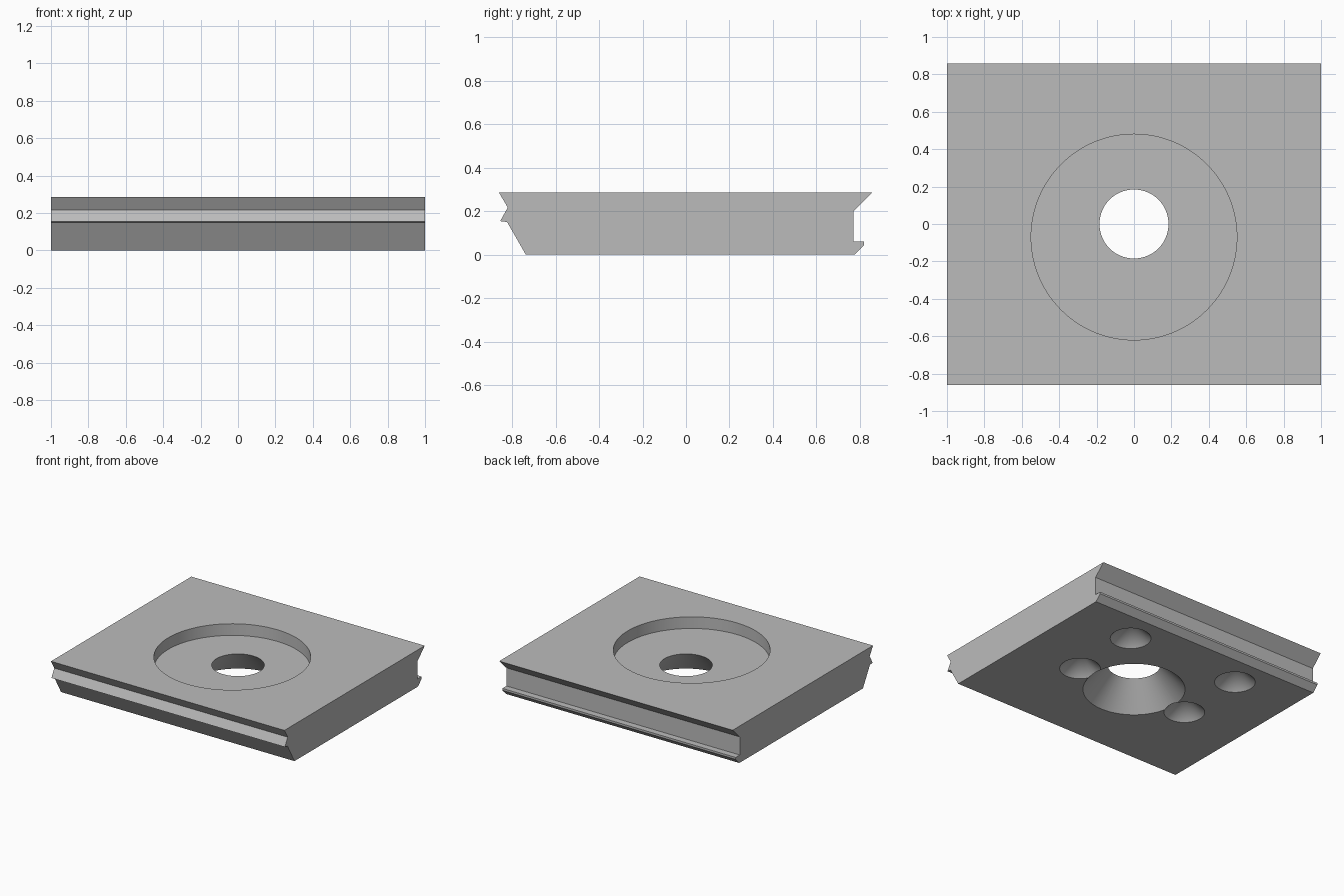
import bpy
import bmesh
import math
from mathutils import Matrix

cube = bpy.data.objects.get("Cube")
if cube:
    bpy.data.objects.remove(cube, do_unlink=True)

grey = bpy.data.materials.new("plain grey")
grey.use_nodes = True
COLOUR = (0.5, 0.5, 0.5, 1)
grey.diffuse_color = COLOUR
grey.node_tree.nodes["Principled BSDF"].inputs["Base Color"].default_value = COLOUR


def add_object(name, bm):
    bmesh.ops.recalc_face_normals(bm, faces=bm.faces)
    mesh = bpy.data.meshes.new(name)
    bm.to_mesh(mesh)
    bm.free()
    mesh.materials.append(grey)
    obj = bpy.data.objects.new(name, mesh)
    bpy.context.collection.objects.link(obj)
    return obj


def slope_cutter(name, x, y, z0, z1, r0, r1, sides=96):
    """Cone or cylinder standing between two heights."""
    bm = bmesh.new()
    bmesh.ops.create_cone(bm, cap_ends=True, segments=sides, radius1=r0, radius2=r1,
                          depth=z1 - z0, matrix=Matrix.Translation((x, y, (z0 + z1) / 2)))
    return add_object(name, bm)


# Plate: side profile (y, z) extruded along x, with a tongue in front and a groove behind
profile = [(-0.86, 0.285), (-0.82, 0.217), (-0.855, 0.154), (-0.823, 0.15), (-0.737, 0),
           (0.775, 0), (0.82, 0.045), (0.82, 0.06), (0.77, 0.06), (0.77, 0.2), (0.857, 0.285)]
bm = bmesh.new()
side = bm.faces.new([bm.verts.new((-1, y, z)) for y, z in profile])
ext = bmesh.ops.extrude_face_region(bm, geom=[side], use_keep_orig=True)
bmesh.ops.translate(bm, vec=(2, 0, 0),
                    verts=[g for g in ext["geom"] if isinstance(g, bmesh.types.BMVert)])
plate = add_object("plate", bm)

# Round recess on top, flared centre hole, and four conical sockets underneath
FLOOR, SLOPE = 0.195, 0.9
cutters = [
    slope_cutter("recess_cutter", 0, -0.07, FLOOR, 0.4, 0.55, 0.55, 128),
    slope_cutter("centre_hole_cutter", 0, 0, -0.02, FLOOR + 0.02,
                 0.36 + 0.02 * SLOPE, 0.36 - (FLOOR + 0.02) * SLOPE),
]
for sx in (-1, 1):
    for y in (-0.02, 0.535):
        cutters.append(slope_cutter("socket_cutter", sx * 0.48, y, -0.02, 0.144, 0.164, 0, 64))

for cutter in cutters:
    mod = plate.modifiers.new(cutter.name, "BOOLEAN")
    mod.operation = "DIFFERENCE"
    mod.solver = "EXACT"
    mod.object = cutter

# Bake the cuts, then drop the cutters
bpy.context.view_layer.objects.active = plate
plate.select_set(True)
for mod in list(plate.modifiers):
    bpy.ops.object.modifier_apply(modifier=mod.name)
for cutter in cutters:
    bpy.data.objects.remove(cutter, do_unlink=True)

bpy.ops.object.select_all(action="DESELECT")
plate.select_set(True)
bpy.ops.object.shade_smooth_by_angle(angle=math.radians(25))
